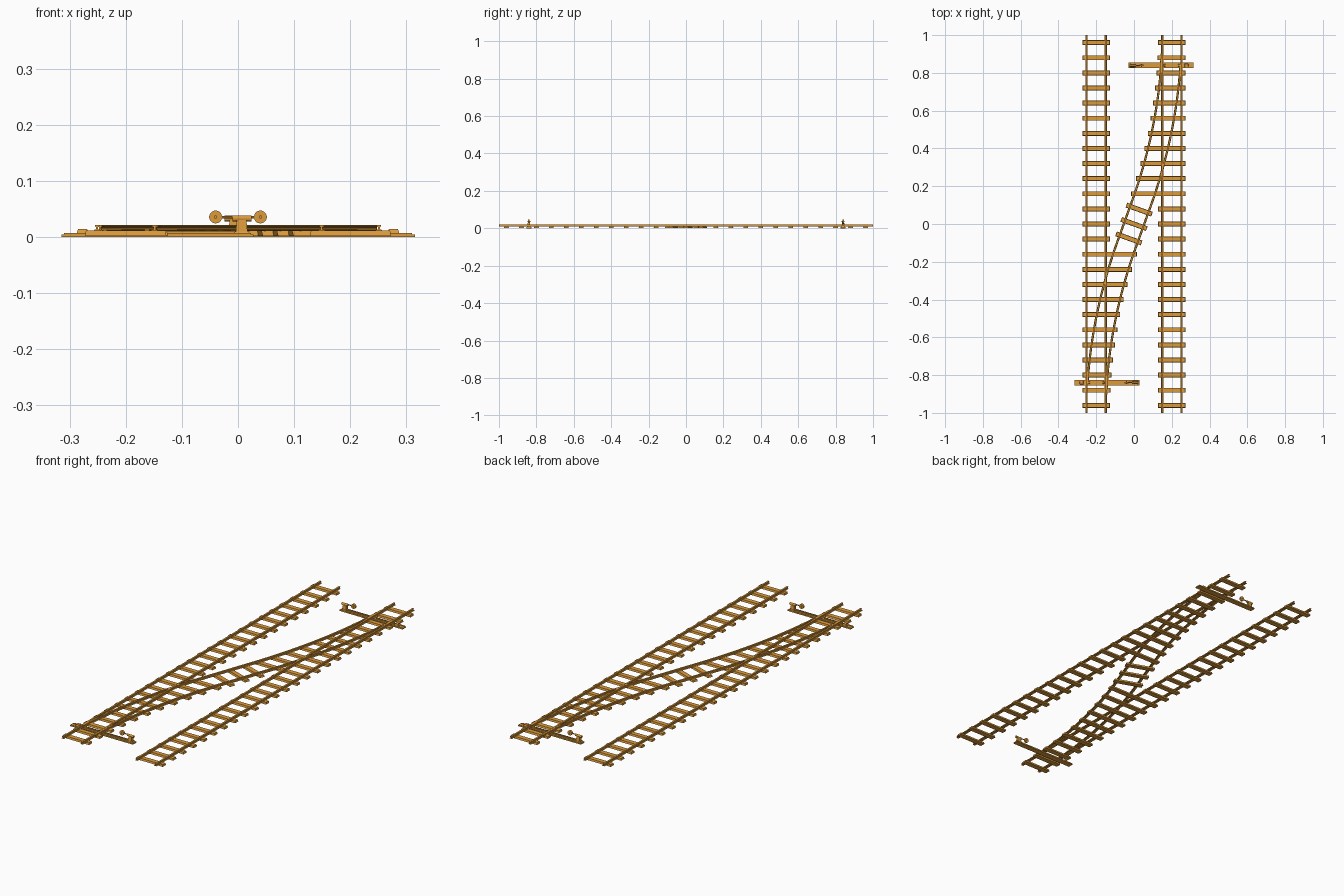
import bpy, bmesh, math
from mathutils import Vector, Matrix

if "Cube" in bpy.data.objects:
    bpy.data.objects.remove(bpy.data.objects["Cube"])

mat = bpy.data.materials.new("track_orange")
mat.diffuse_color = (0.73, 0.33, 0.045, 1)
mat.use_nodes = True
mat.node_tree.nodes["Principled BSDF"].inputs["Base Color"].default_value = mat.diffuse_color
TURN = Matrix.Rotation(math.pi, 4, 'Z')


def finish(name, bm, twin=True):
    """Make an object; twin adds the copy turned half round the centre."""
    bmesh.ops.recalc_face_normals(bm, faces=bm.faces)
    me = bpy.data.meshes.new(name)
    bm.to_mesh(me)
    bm.free()
    me.materials.append(mat)
    for i in range(2 if twin else 1):
        ob = bpy.data.objects.new(name + ("_turned" if i else ""), me)
        bpy.context.collection.objects.link(ob)
        if i:
            ob.matrix_world = TURN


def box(bm, x0, x1, y0, y1, z0, z1, inset=0.0, angle=0.0):
    """Box with its top pulled in by inset, turned about its own centre."""
    c = Vector(((x0 + x1) / 2, (y0 + y1) / 2, 0))
    hx, hy = (x1 - x0) / 2, (y1 - y0) / 2
    rot = Matrix.Rotation(angle, 3, 'Z')
    rings = []
    for z, k in ((z0, 0), (z1, inset)):
        rings.append([bm.verts.new(c + rot @ Vector((sx * (hx - k), sy * (hy - k), z)))
                      for sx, sy in ((-1, -1), (1, -1), (1, 1), (-1, 1))])
    a, b = rings
    bm.faces.new(a[::-1])
    bm.faces.new(b)
    for i in range(4):
        j = (i + 1) % 4
        bm.faces.new((a[i], a[j], b[j], b[i]))


def cyl(bm, loc, r, depth, axis, seg=16):
    rot = Matrix.Rotation(math.pi / 2, 4, 'Y' if axis == 'x' else 'X')
    bmesh.ops.create_cone(bm, cap_ends=True, segments=seg, radius1=r, radius2=r,
                          depth=depth, matrix=Matrix.Translation(loc) @ rot)


# right half of the flat-bottomed rail section (half width, height)
HALF = [(0.006, 0.0105), (0.006, 0.0125), (0.0018, 0.0135),
        (0.0018, 0.0175), (0.004, 0.0185), (0.004, 0.0215)]
SECTION = HALF + [(-x, z) for x, z in reversed(HALF)]


def rail(name, pts, dz=0.0):
    bm = bmesh.new()
    rings = []
    for i, p in enumerate(pts):
        t = (pts[min(i + 1, len(pts) - 1)] - pts[max(i - 1, 0)]).normalized()
        n = Vector((t.y, -t.x))
        rings.append([bm.verts.new((p.x + n.x * u, p.y + n.y * u, z + dz)) for u, z in SECTION])
    for a, b in zip(rings, rings[1:]):
        for i in range(len(SECTION)):
            j = (i + 1) % len(SECTION)
            bm.faces.new((a[i], a[j], b[j], b[i]))
    bm.faces.new(rings[0])
    bm.faces.new(rings[-1])
    finish(name, bm)


def path(y):
    """Centre line of the crossover: arc, short straight, arc."""
    s = -1 if y < 0 else 1
    a = abs(y)
    return s * (0.36 * a if a < 0.1 else 0.2 - (1 - a) ** 2 / 5 - 0.002 * (1 - a))


def slope(y):
    return 0.36 if abs(y) < 0.1 else 0.4 * (1 - abs(y))


G = 0.051   # half gauge

# straight rails
for side, s in (("outer", -1), ("inner", 1)):
    x = -0.2 + s * G
    rail("straight_rail_" + side, [Vector((x, -1)), Vector((x, 1))])

# curved crossover rail, twin gives the other side
pts = []
N = 48
for i in range(N + 1):
    y = -0.85 + 1.75 * i / N
    d = Vector((1, -slope(y))).normalized()
    pts.append(Vector((path(y), y)) - d * G)
rail("crossover_rail", pts, -0.0003)

# sleepers of one track, lengthened under the turnout
bm = bmesh.new()
for k in range(25):
    y = 0.96 - 0.08 * k
    right = path(y) + 0.072 if y < -0.12 else -0.128
    box(bm, -0.273, right, y - 0.013, y + 0.013, 0.002, 0.0115, 0.002)
finish("sleepers", bm)

# slanted sleepers between the two tracks
bm = bmesh.new()
for y in (-0.076, 0, 0.076):
    box(bm, path(y) - 0.072, path(y) + 0.072, y - 0.013, y + 0.013,
        0.002, 0.0115, 0.002, -math.atan(0.36))
finish("slanted_sleepers", bm, False)

# switch bed plate with edge strips and end block
Y = -0.84
bm = bmesh.new()
box(bm, -0.315, 0.028, Y - 0.014, Y + 0.014, 0, 0.0045)
for s in (-1, 1):
    box(bm, -0.31, 0.023, Y + s * 0.010 - 0.003, Y + s * 0.010 + 0.003, 0.004, 0.007)
box(bm, -0.288, -0.266, Y - 0.011, Y + 0.011, 0.004, 0.0145, 0.003)
finish("switch_bed", bm)

# throw rod with the clips that hold the blades
bm = bmesh.new()
box(bm, -0.262, 0.005, Y - 0.003, Y + 0.003, 0.0065, 0.0105)
for x in (-0.238, -0.162):
    box(bm, x - 0.006, x + 0.006, Y - 0.006, Y + 0.006, 0.006, 0.014, 0.002)
finish("throw_rod", bm)

# lever stand
bm = bmesh.new()
box(bm, -0.008, 0.022, Y - 0.012, Y + 0.012, 0.004, 0.010, 0.003)
box(bm, -0.004, 0.017, Y - 0.008, Y + 0.008, 0.009, 0.030, 0.002)
cyl(bm, (0.007, Y, 0.033), 0.0055, 0.034, 'x', 12)
finish("lever_stand", bm)

# weighted lever
bm = bmesh.new()
cyl(bm, (-0.018, Y, 0.035), 0.0025, 0.036, 'x', 8)
cyl(bm, (-0.040, Y, 0.0355), 0.0115, 0.009, 'y', 20)
cyl(bm, (-0.040, Y, 0.0355), 0.003, 0.016, 'y', 10)
finish("weighted_lever", bm)
